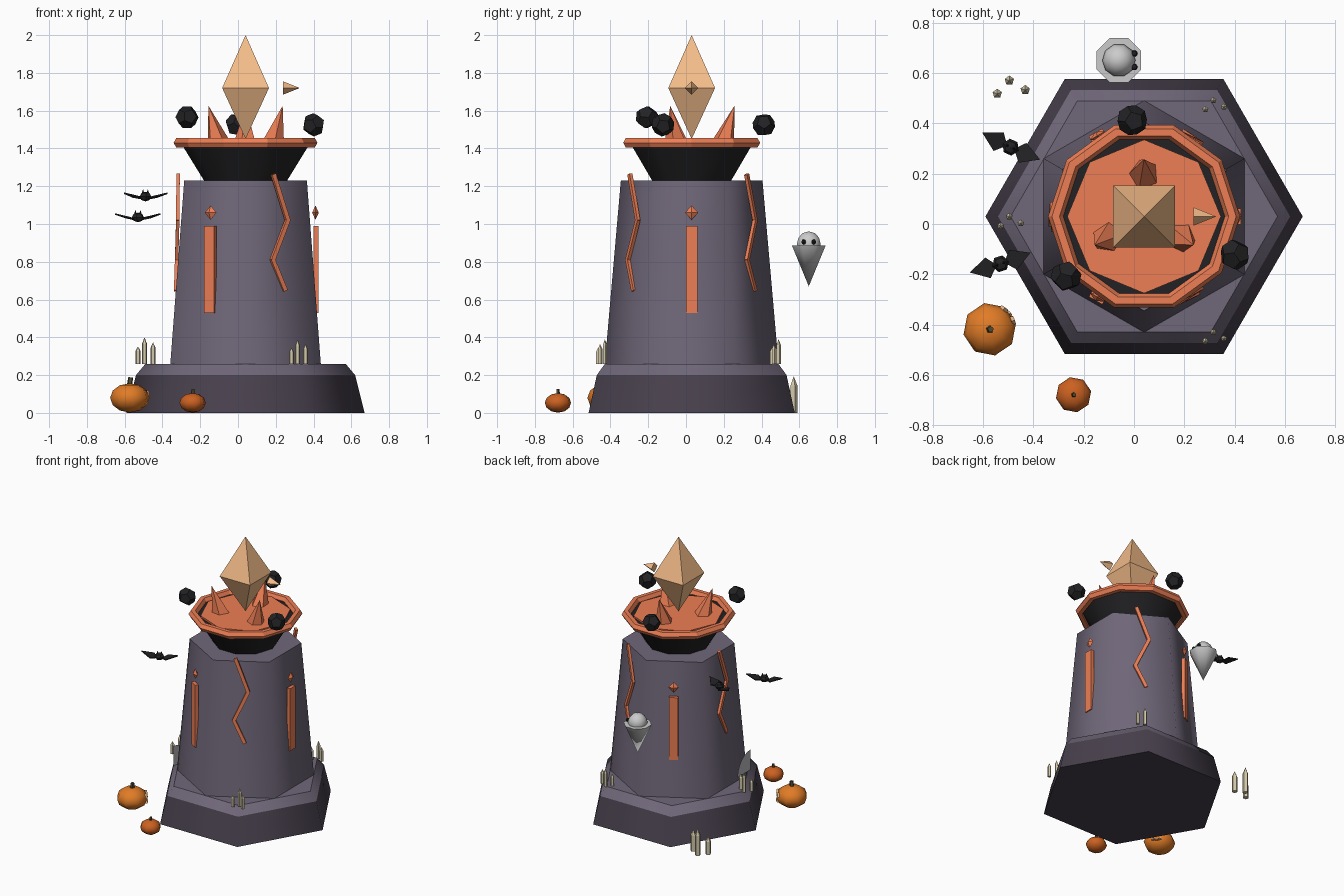
import bpy, bmesh
from math import pi, cos, sin, radians, sqrt
from mathutils import Matrix, Vector

if "Cube" in bpy.data.objects:
    bpy.data.objects.remove(bpy.data.objects["Cube"])

CX, CY = 0.04, 0.03
T = Matrix.Translation


def mat(name, *c):
    m = bpy.data.materials.new(name)
    m.diffuse_color = (*c, 1)
    m.use_nodes = True
    m.node_tree.nodes["Principled BSDF"].inputs["Base Color"].default_value = m.diffuse_color
    return m


STONE = mat("stone", .16, .135, .19)
DARK = mat("dark_stone", .065, .052, .075)
BLACK = mat("black", .016, .016, .018)
GLOW = mat("ember", .85, .21, .09)
GOLD = mat("amber", .9, .5, .25)
BONE = mat("wax", .65, .58, .4)
PUMP = mat("pumpkin_skin", .75, .2, .02)
PUMP2 = mat("pumpkin_skin_dark", .6, .12, .015)
STEM = mat("stem", .08, .07, .03)
WHITE = mat("pale", .75, .77, .75)
WEB = mat("web", .5, .5, .52)


def finish(name, bm, m, M=Matrix(), smooth=False):
    bmesh.ops.recalc_face_normals(bm, faces=bm.faces)
    bm.transform(M)
    for f in bm.faces:
        f.smooth = smooth and len(f.verts) <= 4
    me = bpy.data.meshes.new(name)
    bm.to_mesh(me)
    bm.free()
    me.materials.append(m)
    ob = bpy.data.objects.new(name, me)
    bpy.context.collection.objects.link(ob)
    return ob


def lathe(name, prof, n, m, M=Matrix(), start=0.0, smooth=False):
    """Closed n-sided solid from (radius, z) profile; radius 0 gives an apex."""
    bm = bmesh.new()
    rings = []
    for r, z in prof:
        k = n if r else 1
        rings.append([bm.verts.new((r * cos(start + i * 2 * pi / n), r * sin(start + i * 2 * pi / n), z))
                      for i in range(k)])
    for a, b in zip(rings, rings[1:]):
        for i in range(n):
            j = (i + 1) % n
            vs = [a[i % len(a)], a[j % len(a)], b[j % len(b)], b[i % len(b)]]
            bm.faces.new(list(dict.fromkeys(vs)))
    for ring in (rings[0], rings[-1]):
        if len(ring) > 2:
            bm.faces.new(ring)
    return finish(name, bm, m, M, smooth)


def box(name, size, m, M):
    bm = bmesh.new()
    bmesh.ops.create_cube(bm, size=1)
    bmesh.ops.scale(bm, vec=size, verts=bm.verts)
    return finish(name, bm, m, M)


def aim(p, d):
    """Matrix at p with local z along d."""
    return T(Vector(p)) @ Vector(d).to_track_quat('Z', 'Y').to_matrix().to_4x4()


def ball(r, k=4, squash=1.0):
    return [(0 if i in (0, k) else r * sin(pi * i / k), -r * squash * cos(pi * i / k)) for i in range(k + 1)]


C = T((CX, CY, 0))

# stepped base and tapered tower
lathe("base", [(.63, 0), (.58, .2)], 6, DARK, C, smooth=True)
lathe("base_step", [(.58, .2), (.53, .26)], 6, STONE, C, smooth=True)
lathe("tower", [(.46, .26), (.375, 1.23)], 6, STONE, C, pi / 6, True)

# brazier bowl, rim and embers
lathe("bowl", [(.22, 1.23), (.34, 1.425)], 10, BLACK, C, smooth=True)
lathe("ember_bed", [(.30, 1.41), (.305, 1.44)], 8, GLOW, C)
bpy.ops.mesh.primitive_torus_add(major_segments=10, minor_segments=6, major_radius=.351,
                                 minor_radius=.03, location=(CX, CY, 1.43))
rim = bpy.context.object
rim.name = "bowl_rim"
rim.data.materials.append(GLOW)
for a in (90, 210, 330):
    u = Vector((cos(radians(a)), sin(radians(a)), 0))
    p = Vector((CX, CY, 1.42)) + u * .165
    lathe("flame", [(.065, 0), (0, .215)], 5, GLOW, aim(p, u * .06 + Vector((0, 0, .2))))

# floating crystal and shard
lathe("crystal", [(0, 1.45), (.175, 1.72), (0, 2.0)], 4, GOLD, C, pi / 4)
lathe("crystal_shard", [(.036, 0), (0, .09)], 4, GOLD, aim((.237, .03, 1.72), (1, 0, 0)))

# floating coals (dodecahedra)
g = (1 + sqrt(5)) / 2
for k, p in enumerate([(-.27, -.207, 1.565), (.40, -.122, 1.525), (-.007, .412, 1.525)]):
    bm = bmesh.new()
    for s in (-1, 1):
        for t in (-1, 1):
            for co in ((s, t, 1), (s, t, -1), (0, s / g, t * g), (s / g, t * g, 0), (s * g, 0, t / g)):
                bm.verts.new(Vector(co) * .062 / sqrt(3))
    bmesh.ops.convex_hull(bm, input=bm.verts)
    bmesh.ops.dissolve_limit(bm, angle_limit=.05, verts=bm.verts, edges=bm.edges)
    finish("coal", bm, BLACK, T(p) @ Matrix.Rotation(.6 + k, 4, (1, 1, .5)))

# glowing runes on alternate faces, jagged cracks on the others
for a in (0, 120, 240):
    F = C @ Matrix.Rotation(radians(a), 4, 'Z')
    box("rune_bar", (.025, .062, .46), GLOW, F @ T((.373, 0, .76)))
    lathe("rune_gem", [(0, -.038), (.035, 0), (0, .038)], 4, GLOW,
          F @ T((.37, 0, 1.06)) @ Matrix.Diagonal((.5, 1, 1, 1)))
CRACK = [(.357, -.035, 1.26), (.359, .05, 1.02), (.365, -.045, .81), (.37, .027, .65)]
for a in (60, 180, 300):
    F = C @ Matrix.Rotation(radians(a), 4, 'Z')
    for p, q in zip(CRACK, CRACK[1:]):
        p, q = Vector(p), Vector(q)
        d = (q - p).normalized()
        side = d.cross(Vector((1, 0, 0))).normalized()
        R = Matrix((side.cross(d), side, d)).transposed().to_4x4()
        box("crack", (.018, .024, (q - p).length + .008), GLOW, F @ T((p + q) / 2) @ R)

# candle clusters
for x, y, z, s in [(.315, .49, .26, 1), (-.495, .03, .26, 1.08), (.315, -.43, .26, 1), (-.495, .57, 0, 1.5)]:
    for dx, dy, h in [(0, 0, .13), (-.032, -.035, .085), (.042, -.025, .105)]:
        lathe("candle", [(.013, 0), (.013, h * .75), (0, h)], 5, BONE,
              T((x + dx * s, y + dy * s, z)) @ Matrix.Scale(s, 4), pi / 2)

# pumpkins with stems, the large one with a carved face
for nm, x, y, r, m in [("large_pumpkin", -.573, -.418, .106, PUMP), ("small_pumpkin", -.24, -.678, .071, PUMP2)]:
    lathe(nm, ball(r, 6, .73), 8, m, T((x, y, r * .75)), .2, True)
    lathe(nm + "_stem", [(r * .15, 0), (r * .12, r * .4)], 5, STEM, aim((x, y, r * 1.38), (.1, 0, 1)))
for a, z, s in [(20, .1, .022), (55, .1, .022), (25, .055, .014), (38, .05, .014), (51, .055, .014)]:
    u = Vector((cos(radians(a)), sin(radians(a)), 0))
    lathe("pumpkin_face", [(s, 0), (s * .8, .014)], 3, GOLD,
          aim(Vector((-.573, -.418, z)) + u * .092, u), pi / 2)

# bats: small body, ears and two kite wings
for p, ang in [((-.49, .305, 1.145), -25), ((-.53, -.158, 1.035), 18)]:
    B = T(p) @ Matrix.Rotation(radians(ang), 4, 'Z')
    lathe("bat_body", ball(.034, 4, .75), 6, BLACK, B)
    for s in (-1, 1):
        lathe("bat_ear", [(.01, .01), (0, .04)], 4, BLACK, B @ T((s * .014, 0, 0)))
        bm = bmesh.new()
        top = [bm.verts.new(Vector((s * x, y, z))) for x, y, z in
               [(.015, 0, -.008), (.05, .042, .002), (.127, .005, .022), (.055, -.042, .002)]]
        low = [bm.verts.new(v.co - Vector((0, 0, .008))) for v in top]
        bm.faces.new(top)
        bm.faces.new(low)
        for i in range(4):
            bm.faces.new((top[i], top[i - 1], low[i - 1], low[i]))
        finish("bat_wing", bm, BLACK, B)

# ghost looking toward +x
G = T((-.06, .65, 0))
lathe("ghost_body", [(0, .67), (.096, .885)], 8, WHITE, G, pi / 8, True)
lathe("ghost_head", ball(.066, 6), 10, WHITE, G @ T((0, 0, .895)), smooth=True)
for y in (-.027, .027):
    lathe("ghost_eye", ball(.014), 6, BLACK, G @ T((.061, y, .905)))

# thin quarter cobweb at the foot of the left face
bm = bmesh.new()
bm.faces.new([bm.verts.new((0, 0, 0))] +
             [bm.verts.new((0, .15 * cos(i * pi / 12), .15 * sin(i * pi / 12))) for i in range(7)])
finish("cobweb", bm, WEB, T((-.368, -.225, .29)))
